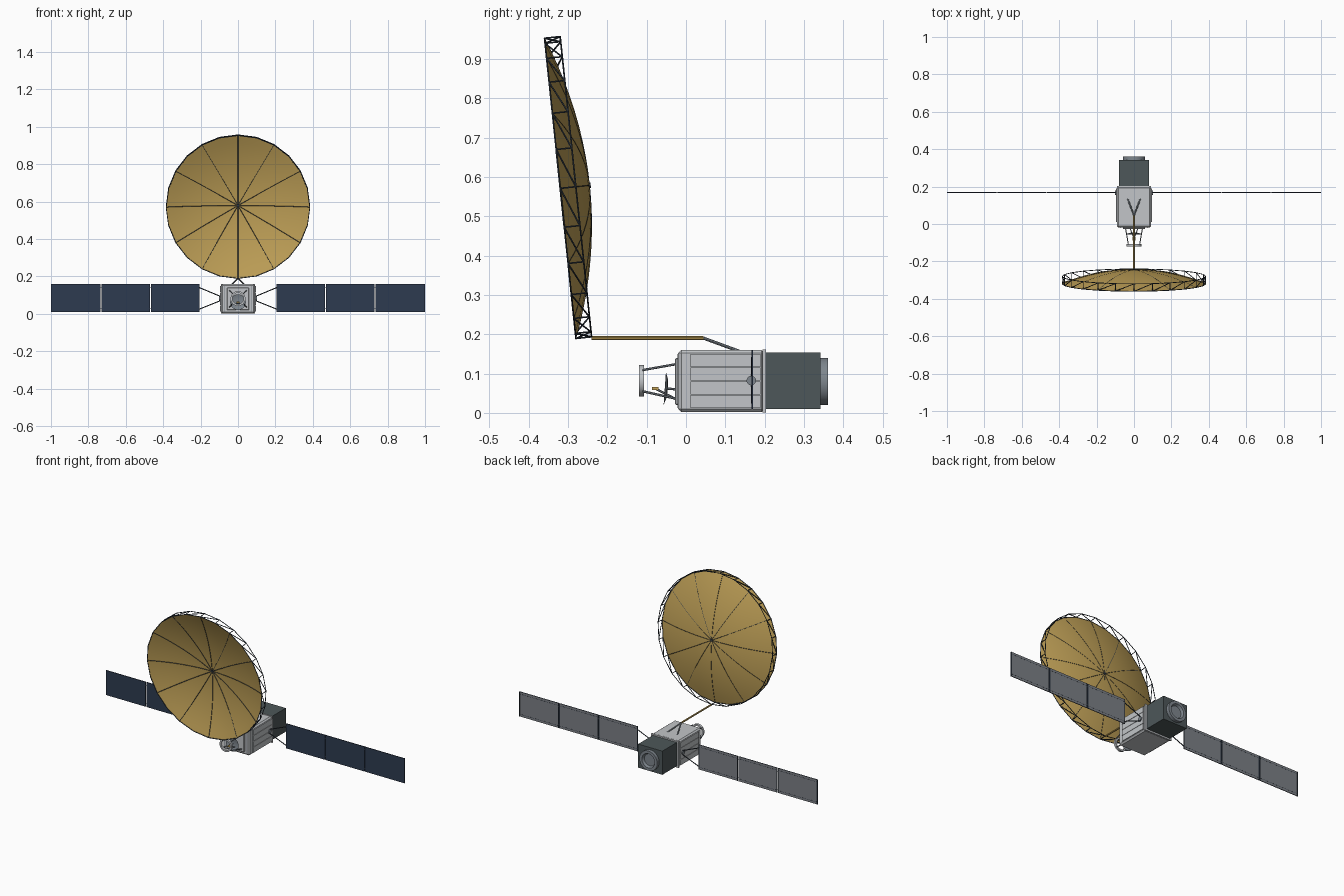
import bpy, bmesh, math
from mathutils import Vector, Matrix

if "Cube" in bpy.data.objects:
    bpy.data.objects.remove(bpy.data.objects["Cube"])


def material(name, rgb):
    m = bpy.data.materials.new(name)
    m.use_nodes = True
    m.diffuse_color = (*rgb, 1)
    m.node_tree.nodes["Principled BSDF"].inputs["Base Color"].default_value = (*rgb, 1)
    return m


GOLD = material("gold mesh", (0.52, 0.35, 0.095))
TRUSS = material("dark slate", (0.03, 0.042, 0.058))
BODY = material("light grey", (0.54, 0.56, 0.58))
MODULE = material("charcoal", (0.075, 0.095, 0.1))
STEEL = material("steel grey", (0.21, 0.24, 0.27))
CELLS = material("solar blue", (0.027, 0.044, 0.08))
BACK = material("panel grey", (0.2, 0.215, 0.24))


def finish(name, bm, *mats, smooth=False):
    mesh = bpy.data.meshes.new(name)
    bm.to_mesh(mesh)
    bm.free()
    for m in mats:
        mesh.materials.append(m)
    ob = bpy.data.objects.new(name, mesh)
    bpy.context.collection.objects.link(ob)
    if smooth:
        bpy.ops.object.select_all(action="DESELECT")
        ob.select_set(True)
        bpy.context.view_layer.objects.active = ob
        bpy.ops.object.shade_smooth_by_angle(angle=math.radians(35))
    return ob


def add_box(bm, lo, hi):
    lo, hi = Vector(lo), Vector(hi)
    mat = Matrix.Translation((lo + hi) / 2) @ Matrix.Diagonal((*(hi - lo), 1))
    bmesh.ops.create_cube(bm, size=1, matrix=mat)


def boxes(name, mat, *pairs, bevel=0):
    bm = bmesh.new()
    for lo, hi in pairs:
        add_box(bm, lo, hi)
    ob = finish(name, bm, mat)
    if bevel:
        mod = ob.modifiers.new("chamfer", "BEVEL")
        mod.width, mod.segments = bevel, 1
    return ob


def rods(name, mat, pairs, r, sides=6):
    bm = bmesh.new()
    for p, q in pairs:
        p, q = Vector(p), Vector(q)
        turn = (q - p).to_track_quat("Z", "Y").to_matrix().to_4x4()
        bmesh.ops.create_cone(bm, cap_ends=True, segments=sides, radius1=r, radius2=r,
                              depth=(q - p).length, matrix=Matrix.Translation((p + q) / 2) @ turn)
    return finish(name, bm, mat, smooth=sides > 8)


def lathe(name, mat, profile, frame, sides=32):
    # spin (radius, height) points around the local Z axis of the frame
    bm = bmesh.new()
    verts = [bm.verts.new((r, 0, h)) for r, h in profile]
    edges = [bm.edges.new(e) for e in zip(verts, verts[1:])]
    bmesh.ops.spin(bm, geom=verts + edges, axis=(0, 0, 1), cent=(0, 0, 0),
                   angle=math.tau, steps=sides)
    bmesh.ops.remove_doubles(bm, verts=bm.verts, dist=1e-5)
    bmesh.ops.recalc_face_normals(bm, faces=bm.faces)
    bm.transform(frame)
    return finish(name, bm, mat, smooth=True)


def along_y(x, y, z):
    return Matrix.Translation((x, y, z)) @ Matrix.Rotation(-math.pi / 2, 4, "X")


# large reflector: local Z points backwards out of the tilted rim plane
R, DEPTH, GAP, N = 0.384, 0.075, 0.04, 24
tilt = math.atan2(0.08, 0.765)
dish = Matrix.Translation((0, -0.32, 0.571)) @ Matrix.Rotation(-math.pi / 2 + tilt, 4, "X")


def bowl(r):
    return DEPTH * (1 - (r / R) ** 2)


def on_dish(r, angle, h):
    return dish @ Vector((r * math.cos(angle), r * math.sin(angle), h))


radii = [R * i / 10 for i in range(11)]
lathe("reflector", GOLD, [(r, bowl(r)) for r in radii], dish, N)

ribs = []
for k in range(12):
    a = math.tau * k / 12
    ribs += [(on_dish(p, a, bowl(p) - 0.0005), on_dish(q, a, bowl(q) - 0.0005))
             for p, q in zip(radii, radii[1:])]
rods("reflector_ribs", TRUSS, ribs, 0.0014, 4)
rods("reflector_hub", TRUSS, [(on_dish(0, 0, DEPTH - 0.004), on_dish(0, 0, DEPTH + 0.003))], 0.007, 12)

# perimeter truss of two rings with struts and diagonals
truss = []
for k in range(N):
    a, b = -math.tau * k / N, -math.tau * (k + 1) / N
    front, back = on_dish(R, a, 0), on_dish(R, a, GAP)
    next_front, next_back = on_dish(R, b, 0), on_dish(R, b, GAP)
    truss += [(front, next_front), (back, next_back), (front, back), (back, next_front)]
rods("reflector_truss", TRUSS, truss, 0.0022, 5)

# boom from the body to the reflector
rods("boom", GOLD, [((0, -0.24, 0.19), (0, 0.045, 0.19))], 0.005, 10)
rods("boom_legs", STEEL, [((0, 0.045, 0.19), (s * 0.034, 0.135, 0.157)) for s in (-1, 1)], 0.004, 8)

# main body
boxes("body", BODY, ((-0.09, -0.02, 0.002), (0.09, 0.2, 0.16)), bevel=0.008)
boxes("body_front_plate", BODY, ((-0.06, -0.028, 0.02), (0.06, -0.018, 0.14)), bevel=0.003)
boxes("body_rear_frame", BODY, ((-0.092, 0.195, 0.001), (0.092, 0.203, 0.161)))
stripes = []
for s in (-1, 1):
    for i in range(4):
        z = 0.012 + i * 0.035
        x0, x1 = sorted((s * 0.089, s * 0.095))
        stripes.append(((x0, 0.012, z), (x1, 0.19, z + 0.033)))
boxes("side_radiators", BODY, *stripes)
boxes("front_seams", STEEL, *[((s * 0.073 - 0.001, -0.0215, 0.012), (s * 0.073 + 0.001, -0.019, 0.15))
                              for s in (-1, 1)])

# rear module and engine ring
boxes("rear_module", MODULE, ((-0.081, 0.2, 0.01), (0.081, 0.342, 0.153)))
lathe("engine_ring", STEEL, [(0.06, 0), (0.06, 0.02), (0.043, 0.02), (0.036, 0.006), (0, 0.006)],
      along_y(0, 0.341, 0.08))

# front instrument: ring carried on four struts, small dish and feed
lathe("front_ring", BODY, [(0.03, 0), (0.04, 0), (0.04, 0.013), (0.03, 0.013), (0.03, 0)],
      along_y(0, -0.12, 0.082))
rods("front_struts", STEEL, [((s * 0.045, -0.025, 0.08 + t * 0.044), (s * 0.03, -0.11, 0.082 + t * 0.027))
                             for s in (-1, 1) for t in (-1, 1)], 0.003)
tip = Matrix.Translation((0, -0.046, 0.062)) @ Matrix.Rotation(math.radians(86), 4, "X")
lathe("small_dish", STEEL, [(0, 0), (0.025, 0.002), (0.042, 0.008)], tip, 24)
rods("small_dish_mount", STEEL, [((s * 0.02, -0.026, 0.035), (0, -0.078, 0.062)) for s in (-1, 1)]
     + [((0, -0.026, 0.06), (0, -0.048, 0.062))], 0.003)
boxes("feed", GOLD, ((-0.008, -0.087, 0.058), (0.008, -0.07, 0.066)))

# solar wings with blue fronts and grey backs
Y, START, STEP = 0.168, 0.205, 0.265
for s, side in ((1, "left"), (-1, "right")):
    bm = bmesh.new()
    trim = []
    for i in range(3):
        a = START + i * STEP
        x0, x1 = sorted((s * a, s * (a + STEP - (0.004 if i < 2 else 0))))
        add_box(bm, (x0, Y - 0.002, 0.01), (x1, Y + 0.002, 0.16))
        for x in (x0, x1):
            inward = 0.005 if x == x0 else -0.005
            e0, e1 = sorted((x, x + inward))
            trim.append(((e0, Y + 0.001, 0.01), (e1, Y + 0.003, 0.16)))
        for z in (0.024, 0.146):
            trim.append(((x0, Y + 0.001, z - 0.0008), (x1, Y + 0.0024, z + 0.0008)))
    bm.normal_update()
    for f in bm.faces:
        f.material_index = 1 if f.normal.y > 0.5 else 0
    finish(side + "_solar_wing", bm, CELLS, BACK)
    boxes(side + "_wing_trim", TRUSS, *trim)
    rods(side + "_wing_hinges", STEEL, [((s * (START + k * STEP - 0.006), Y, z), (s * (START + k * STEP + 0.002), Y, z))
                                        for k in (1, 2) for z in (0.03, 0.14)], 0.0018)
    rods(side + "_wing_yoke", TRUSS, [((s * 0.095, Y, 0.082 + t * 0.012), (s * 0.208, Y, 0.083 + t * 0.058))
                                      for t in (-1, 1)], 0.0028)
    rods(side + "_wing_drive", STEEL, [((s * 0.085, Y - 0.002, 0.082), (s * 0.101, Y - 0.002, 0.082))], 0.012, 20)
